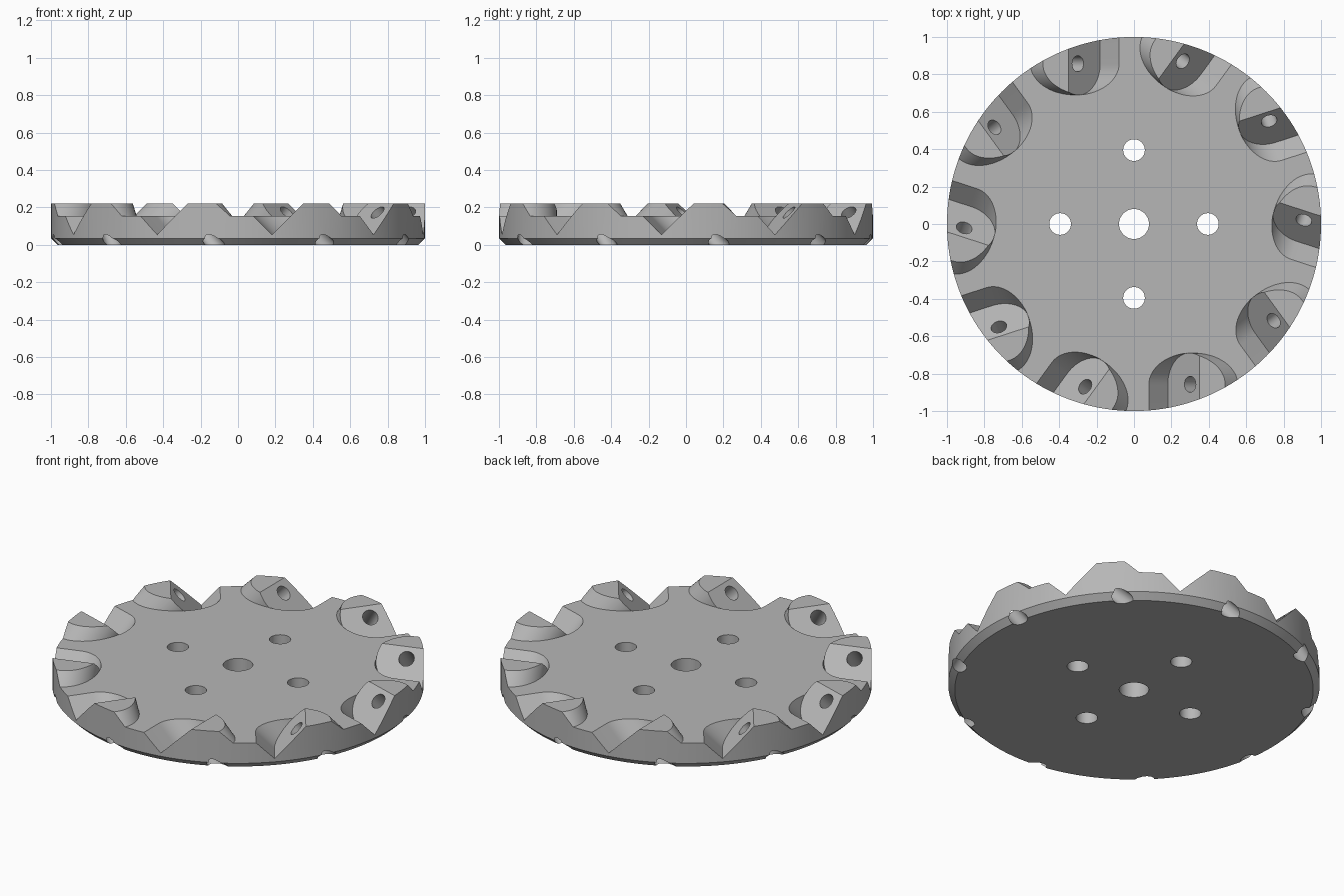
import bpy, bmesh, math
from mathutils import Matrix, Vector

if "Cube" in bpy.data.objects:
    bpy.data.objects.remove(bpy.data.objects["Cube"])

COUNT = 10            # roller seats around the rim
R_SEAT = 0.167        # radius of the round seat
SEAT = Vector((0.30, -0.857, 0.173))   # centre of one seat face

metal = bpy.data.materials.new("grey_metal")
metal.diffuse_color = (0.47, 0.47, 0.47, 1)
metal.use_nodes = True
metal.node_tree.nodes["Principled BSDF"].inputs["Base Color"].default_value = metal.diffuse_color


def make_object(name, bm):
    bmesh.ops.recalc_face_normals(bm, faces=bm.faces)
    mesh = bpy.data.meshes.new(name)
    bm.to_mesh(mesh)
    bm.free()
    ob = bpy.data.objects.new(name, mesh)
    bpy.context.collection.objects.link(ob)
    return ob


def prism(bm, outline, z0, z1, matrix=Matrix()):
    """Extrude a flat outline from z0 to z1 in the given frame."""
    low = [bm.verts.new(matrix @ Vector((x, y, z0))) for x, y in outline]
    high = [bm.verts.new(matrix @ Vector((x, y, z1))) for x, y in outline]
    bm.faces.new(low[::-1])
    bm.faces.new(high)
    n = len(outline)
    for i in range(n):
        j = (i + 1) % n
        bm.faces.new((low[i], low[j], high[j], high[i]))


def circle(r, n, cx=0, cy=0):
    return [(cx + r * math.cos(2 * math.pi * i / n),
             cy + r * math.sin(2 * math.pi * i / n)) for i in range(n)]


def u_shape(r, n=32):
    """Round end towards the hub centre, open end past the rim."""
    arc = [(r * math.cos(math.pi * i / n), r * math.sin(math.pi * i / n)) for i in range(n + 1)]
    return arc + [(-r, -0.35), (r, -0.35)]


def ring(name, outline, z0, z1):
    """Repeat a prism on every tilted seat."""
    bm = bmesh.new()
    tilt = Matrix.Translation(SEAT) @ Matrix.Rotation(math.radians(-45), 4, 'Y')
    for k in range(COUNT):
        prism(bm, outline, z0, z1, Matrix.Rotation(2 * math.pi * k / COUNT, 4, 'Z') @ tilt)
    return make_object(name, bm)


def boolean(target, tool, operation):
    mod = target.modifiers.new(tool.name, 'BOOLEAN')
    mod.operation = operation
    mod.solver = 'EXACT'
    mod.use_self = operation == 'UNION'
    mod.object = tool


# oversized disc, trimmed to the rim later
bm = bmesh.new()
prism(bm, circle(1.06, 128), -0.05, 0.155)
hub = make_object("wheel_hub", bm)

# raised lugs, slanted at 45 degrees
lugs = ring("lug_helper", u_shape(R_SEAT), -0.21, 0.03)

# rim envelope with chamfered lower edge
bm = bmesh.new()
N = 160
rows = [[bm.verts.new((x, y, z)) for x, y in circle(r, N)]
        for r, z in ((0.965, 0), (1, 0.035), (1, 0.222))]
bm.faces.new(rows[0][::-1])
bm.faces.new(rows[-1])
for a, b in zip(rows, rows[1:]):
    for i in range(N):
        j = (i + 1) % N
        bm.faces.new((a[i], a[j], b[j], b[i]))
envelope = make_object("rim_helper", bm)

# roller pockets, and the axle holes drilled square to the seats
pockets = ring("pocket_helper", u_shape(R_SEAT + 0.0015), 0, 0.4)
axles = ring("axle_hole_helper", circle(0.043, 24), -0.36, 0.1)

# centre bore and four bolt holes
bm = bmesh.new()
prism(bm, circle(0.08, 40), -0.1, 0.4)
for x, y in ((0.395, 0), (-0.395, 0), (0, 0.395), (0, -0.395)):
    prism(bm, circle(0.058, 32, x, y), -0.1, 0.4)
bores = make_object("bore_helper", bm)

steps = ((lugs, 'UNION'), (envelope, 'INTERSECT'), (pockets, 'DIFFERENCE'),
         (axles, 'DIFFERENCE'), (bores, 'DIFFERENCE'))
for tool, operation in steps:
    boolean(hub, tool, operation)

# apply the cuts and drop the helpers
deps = bpy.context.evaluated_depsgraph_get()
result = bpy.data.meshes.new_from_object(hub.evaluated_get(deps))
hub.modifiers.clear()
hub.data = result
for tool, _ in steps:
    bpy.data.objects.remove(tool)

hub.data.materials.clear()
hub.data.materials.append(metal)
bpy.context.view_layer.objects.active = hub
hub.select_set(True)
bpy.ops.object.shade_smooth_by_angle(angle=math.radians(30))
